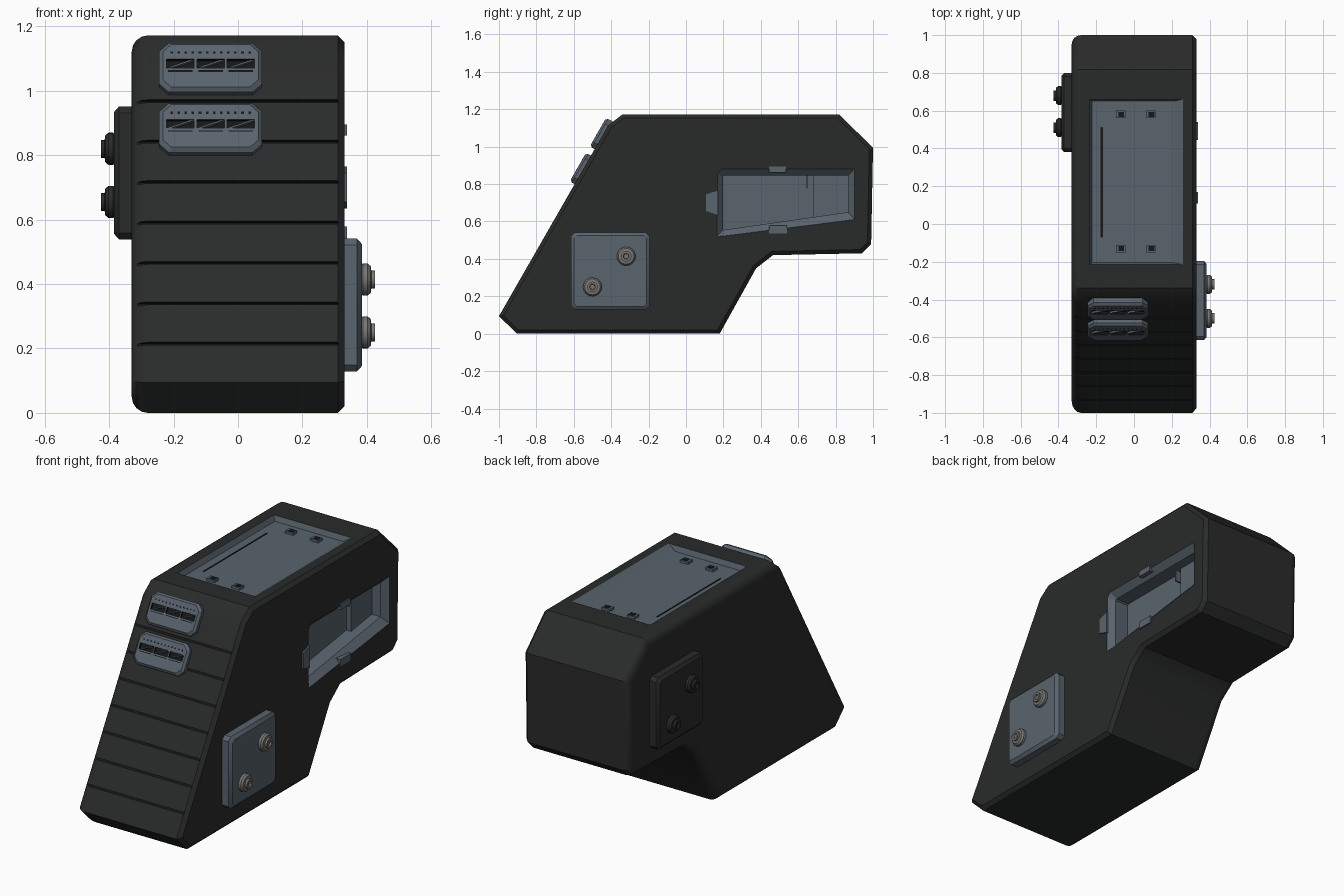
import bpy, bmesh, math
from mathutils import Matrix, Vector

if "Cube" in bpy.data.objects:
    bpy.data.objects.remove(bpy.data.objects["Cube"])


def material(name, rgb):
    m = bpy.data.materials.new(name)
    m.diffuse_color = (*rgb, 1)
    m.use_nodes = True
    m.node_tree.nodes["Principled BSDF"].inputs["Base Color"].default_value = m.diffuse_color
    return m


DARK = material("dark_shell", (0.022, 0.024, 0.023))
STEEL = material("blue_steel", (0.10, 0.125, 0.155))
BLACK = material("black_gap", (0.008, 0.008, 0.009))
METAL = material("bolt_metal", (0.19, 0.18, 0.17))


def finish(name, bm, mat):
    bmesh.ops.recalc_face_normals(bm, faces=bm.faces)
    me = bpy.data.meshes.new(name)
    bm.to_mesh(me)
    bm.free()
    me.materials.append(mat)
    ob = bpy.data.objects.new(name, me)
    bpy.context.collection.objects.link(ob)
    return ob


def loft(name, rings, mat, mtx=Matrix()):
    """Closed skin through equally long rings of 3D points."""
    bm = bmesh.new()
    rows = [[bm.verts.new(mtx @ Vector(p)) for p in r] for r in rings]
    n = len(rows[0])
    for a, b in zip(rows, rows[1:]):
        for i in range(n):
            bm.faces.new((a[i], a[(i + 1) % n], b[(i + 1) % n], b[i]))
    bm.faces.new(rows[0])
    bm.faces.new(rows[-1])
    return finish(name, bm, mat)


def rect(x0, x1, y0, y1, z):
    return [(x0, y0, z), (x1, y0, z), (x1, y1, z), (x0, y1, z)]


def octo(w, h, c, z):
    """Rectangle with cut corners, half sizes w and h."""
    return [(-w + c, -h, z), (w - c, -h, z), (w, -h + c, z), (w, h - c, z),
            (w - c, h, z), (-w + c, h, z), (-w, h - c, z), (-w, -h + c, z)]


def box(name, x0, x1, y0, y1, z0, z1, mat, mtx=Matrix()):
    return loft(name, [rect(x0, x1, y0, y1, z0), rect(x0, x1, y0, y1, z1)], mat, mtx)


def cut(target, cutter):
    mod = target.modifiers.new("cut", 'BOOLEAN')
    mod.operation = 'DIFFERENCE'
    mod.solver = 'EXACT'
    mod.material_mode = 'TRANSFER'
    mod.object = cutter
    bpy.context.view_layer.objects.active = target
    bpy.ops.object.modifier_apply(modifier=mod.name)
    bpy.data.objects.remove(cutter)


# Shell: side profile, rounded along the left rim and chamfered along the right
profile = [(-1, .094), (-.904, 0), (.18, 0), (.375, .35), (.465, .42), (.94, .43),
           (.99, .48), (1, .995), (.818, 1.172), (-.34, 1.172), (-.415, 1.115)]
body = loft("shell", [[(x, y, z) for y, z in profile] for x in (-.33, .33)], DARK)
bm = bmesh.new()
bm.from_mesh(body.data)
for side, offset, segs in ((-1, .05, 4), (1, .02, 1)):
    rim = [e for e in bm.edges if all(abs(v.co.x - side * .33) < 1e-4 for v in e.verts)]
    bmesh.ops.bevel(bm, geom=rim, offset=offset, segments=segs, profile=.5, affect='EDGES')
bm.to_mesh(body.data)
bm.free()

# Frame of the sloping front: local x across, y up the slope, z outward
low, high = Vector((0, -1, .094)), Vector((0, -.415, 1.115))
up = (high - low).normalized()
out = Vector((1, 0, 0)).cross(up)


def on_slope(z, x=0):
    o = low + up * ((z - low.z) / up.z)
    return Matrix(((1, 0, 0, x), (0, up.y, out.y, o.y), (0, up.z, out.z, o.z), (0, 0, 0, 1)))


# Seams between the front panels
for i in range(7):
    cut(body, box("seam_cutter", -.4, .31, -.005, .005, -.012, .05, BLACK, on_slope(.968 - i * .1255)))

# Top tray
cut(body, loft("tray_cutter", [rect(-.235, .26, -.215, .66, 1.2), rect(-.235, .26, -.215, .66, 1.172),
                               rect(-.222, .212, -.205, .65, 1.142)], STEEL))
cut(body, box("slit_cutter", -.175, -.168, -.07, .51, 1.13, 1.16, BLACK))
for x in (-.07, .09):
    for y in (-.13, .58):
        box("tray_clip", x - .025, x + .025, y - .02, y + .02, 1.138, 1.156, STEEL)
        box("tray_clip_slot", x - .012, x + .018, y - .013, y + .013, 1.15, 1.158, BLACK)

# Side pocket with sloping rim
outer = [(.166, .52), (.20, .522), (.90, .61), (.90, .88), (.19, .88), (.168, .855)]
inner = [(.197, .555), (.21, .556), (.868, .65), (.868, .845), (.205, .845), (.197, .838)]
cut(body, loft("pocket_cutter", [[(x, y, z) for y, z in ring] for x, ring in
                                 ((.36, outer), (.33, outer), (.295, inner), (.21, inner))], STEEL))
step = [(.68, .62), (.875, .645), (.875, .85), (.68, .85)]
loft("pocket_step", [[(x, y, z) for y, z in step] for x in (.2, .24)], STEEL)
box("pocket_rib", .2, .25, .643, .652, .78, .85, STEEL)
box("pocket_clip_top", .29, .338, .445, .535, .862, .895, STEEL)
box("pocket_clip_bottom", .29, .338, .445, .54, .535, .578, STEEL)
latch = [(.108, .655), (.17, .635), (.17, .765), (.108, .745)]
loft("pocket_latch", [[(x, y, z) for y, z in latch] for x in (.31, .338)], STEEL)


# Bolted side plates
def plate(side, y, z, mat, bolt_mat, bolts):
    # local x along y, local y along z, local z outward from the side
    m = Matrix(((0, 0, side, side * .32), (1, 0, 0, y), (0, 1, 0, z), (0, 0, 0, 1)))
    loft("side_plate", [octo(.21, .206, .02, 0), octo(.21, .206, .02, .05),
                        octo(.193, .189, .015, .065)], mat, m)
    for u, v in bolts:
        rings = [[(u + r * math.cos(a * math.tau / 24), v + r * math.sin(a * math.tau / 24), h)
                  for a in range(24)]
                 for r, h in ((.043, .06), (.05, .068), (.05, .082), (.042, .092), (.028, .094),
                              (.028, .106), (.016, .106), (.013, .098))]
        loft("plate_bolt", rings, bolt_mat, m)


plate(1, -.405, .335, STEEL, METAL, ((.085, .079), (-.095, -.085)))
plate(-1, .59, .745, DARK, DARK, ((-.08, .075), (.09, -.09)))

# Vents on the front slope
for z in (1.063, .876):
    m = on_slope(z, -.085)
    vent = loft("front_vent", [octo(.16, .088, .03, -.02), octo(.16, .088, .03, .018),
                               octo(.148, .076, .026, .03)], STEEL, m)
    for u in (-.094, 0, .094):
        cut(vent, box("slot_cutter", u - .043, u + .043, -.008, .024, .018, .05, BLACK, m))
        loft("vent_slat", [[(u - .043, -.006, h), (u - .028, -.006, h), (u + .043, .022, h),
                            (u + .028, .022, h)] for h in (.016, .028)], STEEL, m)
        box("vent_line", u - .038, u + .038, -.02, -.016, .026, .0308, BLACK, m)
    for i in range(12):
        u = -.121 + i * .022
        box("vent_hole", u - .004, u + .004, .043, .051, .026, .0308, BLACK, m)

# Smooth shading with sharp edges kept
for ob in bpy.data.objects:
    ob.select_set(True)
bpy.context.view_layer.objects.active = body
bpy.ops.object.shade_smooth_by_angle(angle=math.radians(30))
weighted = body.modifiers.new("flat_faces", 'WEIGHTED_NORMAL')
weighted.keep_sharp = True
